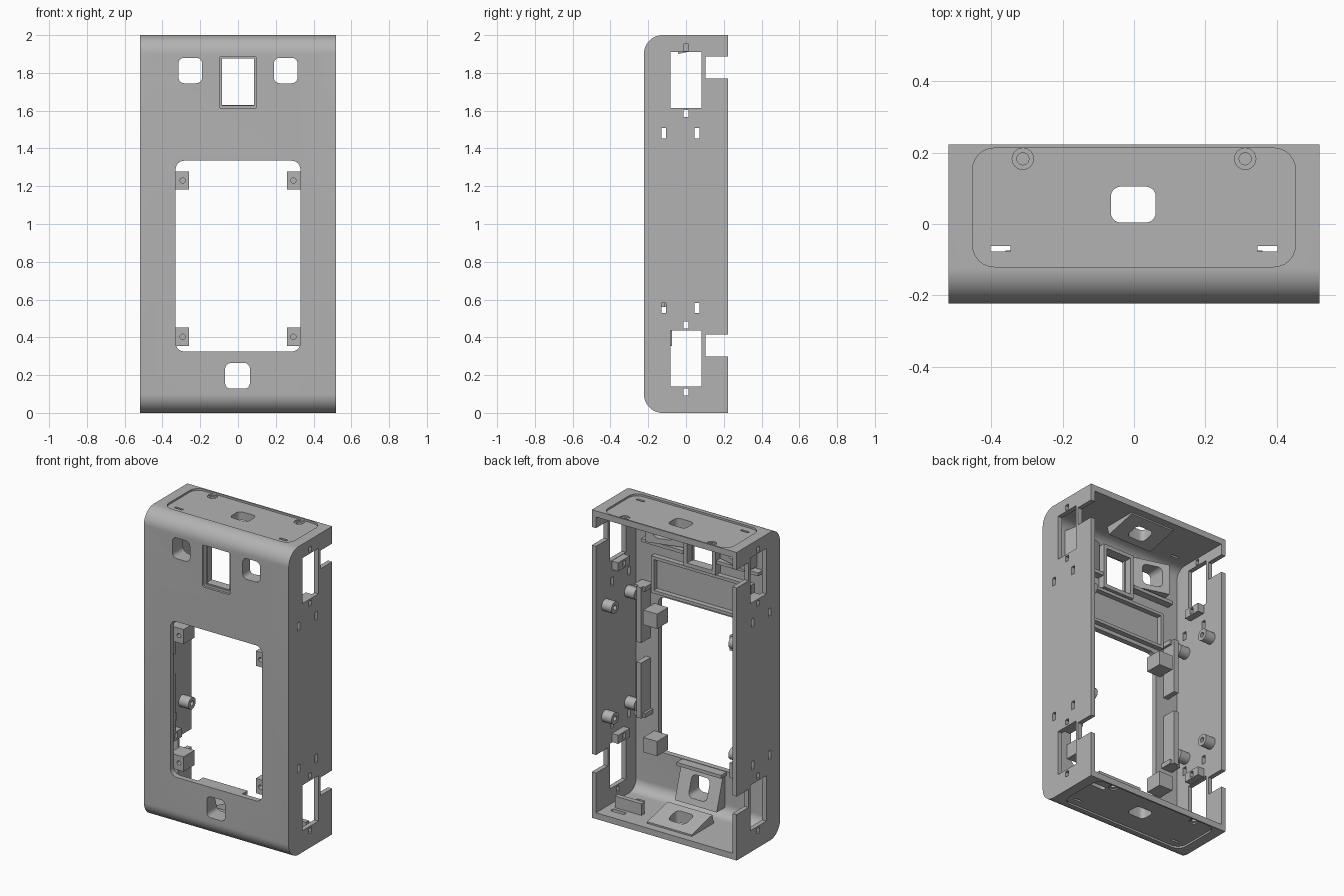
import bpy, bmesh, math
from mathutils import Vector

cube = bpy.data.objects.get("Cube")
if cube:
    bpy.data.objects.remove(cube)

grey = bpy.data.materials.new("plain grey")
grey.use_nodes = True
COLOR = (0.45, 0.45, 0.45, 1)
grey.diffuse_color = COLOR
grey.node_tree.nodes["Principled BSDF"].inputs["Base Color"].default_value = COLOR

PLACE = {"X": lambda u, v, w: (w, u, v),
         "Y": lambda u, v, w: (u, w, v),
         "Z": lambda u, v, w: (u, v, w)}


def prism(name, pts, axis, a, b):
    """Extrude a 2D outline along an axis from a to b."""
    bm = bmesh.new()
    low = [bm.verts.new(PLACE[axis](u, v, a)) for u, v in pts]
    face = bm.faces.new(low)
    ext = bmesh.ops.extrude_face_region(bm, geom=[face])
    move = Vector(PLACE[axis](0, 0, b - a))
    bmesh.ops.translate(bm, vec=move, verts=[g for g in ext["geom"] if isinstance(g, bmesh.types.BMVert)])
    bmesh.ops.recalc_face_normals(bm, faces=bm.faces)
    mesh = bpy.data.meshes.new(name)
    bm.to_mesh(mesh)
    bm.free()
    mesh.materials.append(grey)
    ob = bpy.data.objects.new(name, mesh)
    bpy.context.collection.objects.link(ob)
    return ob


def outline(u0, u1, v0, v1, radii=(0, 0, 0, 0), steps=6):
    """Rectangle with a radius per corner: low-low, high-low, high-high, low-high."""
    pts = []
    corners = [(u0, v0, 1, 1), (u1, v0, -1, 1), (u1, v1, -1, -1), (u0, v1, 1, -1)]
    for i, ((u, v, du, dv), r) in enumerate(zip(corners, radii)):
        if r == 0:
            pts.append((u, v))
            continue
        for k in range(steps + 1):
            t = math.pi + math.pi / 2 * (i + k / steps)
            pts.append((u + du * r + r * math.cos(t), v + dv * r + r * math.sin(t)))
    return pts


def rect(name, axis, u0, u1, v0, v1, a, b, r=0):
    return prism(name, outline(u0, u1, v0, v1, (r,) * 4), axis, a, b)


def disc(name, axis, u, v, r, a, b, n=24):
    ring = [(u + r * math.cos(2 * math.pi * k / n), v + r * math.sin(2 * math.pi * k / n)) for k in range(n)]
    return prism(name, ring, axis, a, b)


def cut(cutter, *targets):
    cutter.hide_render = True
    for ob in targets:
        mod = ob.modifiers.new("cut", "BOOLEAN")
        mod.operation, mod.solver, mod.object = "DIFFERENCE", "EXACT", cutter
        bpy.context.view_layer.objects.active = ob
        bpy.ops.object.modifier_apply(modifier=mod.name)
    bpy.data.objects.remove(cutter)


def frame(name, u0, u1, v0, v1, w, a, b):
    """Rectangular rim on the inside of the front wall."""
    ob = rect(name, "Y", u0, u1, v0, v1, a, b)
    cut(rect("cutter", "Y", u0 + w, u1 - w, v0 + w, v1 - w, a - 0.1, b + 0.1), ob)
    return ob


W, D, H = 0.52, 0.223, 2.0
IN = -0.188          # inner face of the front wall
SIDE = 0.49          # inner face of the side walls
CAP = 0.04           # top and bottom thickness

# Shell, open at the back
shell = prism("shell", outline(-D, D, 0, H, (0.1, 0, 0, 0.1), 14), "X", -W, W)
cut(prism("cutter", outline(IN, 0.4, CAP, H - CAP, (0.07, 0, 0, 0.07), 14), "X", -SIDE, SIDE), shell)

# Screen opening and central sensor opening with a stepped lip
cut(rect("cutter", "Y", -0.33, 0.33, 0.325, 1.335, -0.4, 0, 0.045), shell)
cut(rect("cutter", "Y", -0.098, 0.098, 1.612, 1.885, -0.4, -0.208, 0.01), shell)
cut(rect("cutter", "Y", -0.084, 0.084, 1.627, 1.877, -0.4, 0), shell)

# Tilted sensor mounts behind the front wall, each with a retaining bar
low_mount = prism("lower_front_mount", [(IN - 0.01, 0.09), (-0.1, 0.09), (-0.165, 0.3), (IN - 0.01, 0.3)],
                  "X", -0.15, 0.15)
cut(rect("cutter", "Y", -0.068, 0.063, 0.128, 0.264, -0.4, 0.1, 0.03), shell, low_mount)
rect("lower_mount_bar", "Y", -0.16, 0.16, 0.3, 0.322, IN - 0.01, -0.13)
for s, side in ((1, "left"), (-1, "right")):
    mount = prism(side + "_upper_mount", [(s * 0.13, IN - 0.01), (s * 0.38, IN - 0.01), (s * 0.36, -0.1),
                                          (s * 0.13, -0.165)], "Z", 1.71, 1.91)
    u = sorted((s * 0.19, s * 0.315))
    cut(rect("cutter", "Y", u[0], u[1], 1.745, 1.88, -0.4, 0.1, 0.03), shell, mount)
    u = sorted((s * 0.12, s * 0.42))
    rect(side + "_upper_mount_bar", "Y", u[0], u[1], 1.68, 1.702, IN - 0.01, -0.14)

# Tilted mounts on the floor and under the top
for name, base, d in (("floor", CAP, 1), ("ceiling", H - CAP, -1)):
    mount = prism(name + "_mount", [(-0.06, base - d * 0.01), (0.17, base - d * 0.01),
                                    (0.17, base + d * 0.01), (-0.04, base + d * 0.06)], "X", -0.16, 0.16)
    cut(rect("cutter", "Z", -0.065, 0.061, 0.004, 0.105, base - 0.2, base + 0.2, 0.028), shell, mount)

# Recessed panels in both ends with screw seats and slots
for face, d in ((0, 1), (H, -1)):
    def span(depth):
        return sorted((face - d * 0.1, face + d * depth))
    cut(rect("cutter", "Z", -0.453, 0.453, -0.12, 0.213, *span(0.012), 0.06), shell)
    for s in (1, -1):
        cut(disc("cutter", "Z", s * 0.312, 0.183, 0.03, *span(0.02)), shell)
        cut(disc("cutter", "Z", s * 0.312, 0.183, 0.017, *span(0.034)), shell)
        cut(rect("cutter", "Z", s * 0.375 - 0.028, s * 0.375 + 0.028, -0.077, -0.062, *span(0.2)), shell)
cut(rect("cutter", "Z", 0.34, 0.44, 0.12, 0.15, -0.1, 0.1, 0.014), shell)
rect("cable_plate", "Z", 0.25, 0.44, 0.07, 0.1, CAP - 0.01, 0.115)

# Side wall parts: clips are holed together with the walls
clips = []
for s, side in ((1, "left"), (-1, "right")):
    a, b = sorted((s * (SIDE - 0.045), s * (SIDE + 0.01)))
    for z, name in ((1.585, "upper"), (0.465, "lower")):
        clips.append(rect(side + "_" + name + "_clip", "X", -0.06, 0.06, z - 0.028, z + 0.028, a, b))

# Side openings, rear notches and slots through both walls
for z0, z1 in ((1.615, 1.91), (0.14, 0.435)):
    cut(rect("cutter", "X", -0.082, 0.082, z0, z1, -1, 1), shell)
for z0, z1 in ((1.77, 1.888), (0.298, 0.415)):
    cut(rect("cutter", "X", 0.102, 0.4, z0, z1, -1, 1), shell)
for z in (1.48, 0.555):
    for y in (-0.118, 0.058):
        cut(rect("cutter", "X", y - 0.013, y + 0.013, z - 0.027, z + 0.027, -1, 1), shell)
for z in (1.935, 1.585, 0.465, 0.11):
    cut(rect("cutter", "X", -0.013, 0.013, z - 0.018, z + 0.018, -1, 1), shell, *clips)

# Raised rims on the inside of the front wall
frame("panel_rim", -0.36, 0.36, 1.36, 1.6, 0.02, IN - 0.01, -0.155)
frame("sensor_rim", -0.115, 0.115, 1.605, 1.9, 0.025, IN - 0.01, -0.14)

for s, side in ((1, "left"), (-1, "right")):
    # Screw blocks at the screen corners
    for z, name in ((1.23, "upper"), (0.403, "lower")):
        u = sorted((s * 0.26, s * 0.36))
        block = rect(side + "_" + name + "_screw_block", "Y", u[0], u[1], z - 0.048, z + 0.048, IN, -0.075)
        cut(disc("cutter", "Y", s * 0.293, z, 0.014, -0.3, -0.12, 16), block)
    # Upright screen brackets with a foot at the outer end
    for z0, z1, foot, name in ((1.05, 1.41, 1.38, "upper"), (0.56, 0.92, 0.56, "lower")):
        u = sorted((s * 0.385, s * 0.42))
        rect(side + "_" + name + "_bracket", "Y", u[0], u[1], z0, z1, IN - 0.01, -0.09)
        u = sorted((s * 0.37, s * 0.45))
        rect(side + "_" + name + "_bracket_foot", "Y", u[0], u[1], foot, foot + 0.03, IN - 0.01, -0.11)
    # Hollow screw posts on the side walls
    a, b = sorted((s * (SIDE - 0.07), s * (SIDE + 0.01)))
    for z in (1.355, 0.635):
        for y in (-0.105, 0.128):
            post = disc(side + "_screw_post", "X", y, z, 0.038, a, b)
            cut(disc("cutter", "X", y, z, 0.016, s * 0.3, s * (SIDE - 0.01), 16), post)

# Smooth the rounded parts, keep edges sharp
bpy.ops.object.select_all(action="DESELECT")
for ob in bpy.context.scene.objects:
    if ob.type == "MESH":
        ob.select_set(True)
bpy.context.view_layer.objects.active = shell
bpy.ops.object.shade_smooth_by_angle(angle=math.radians(30))
